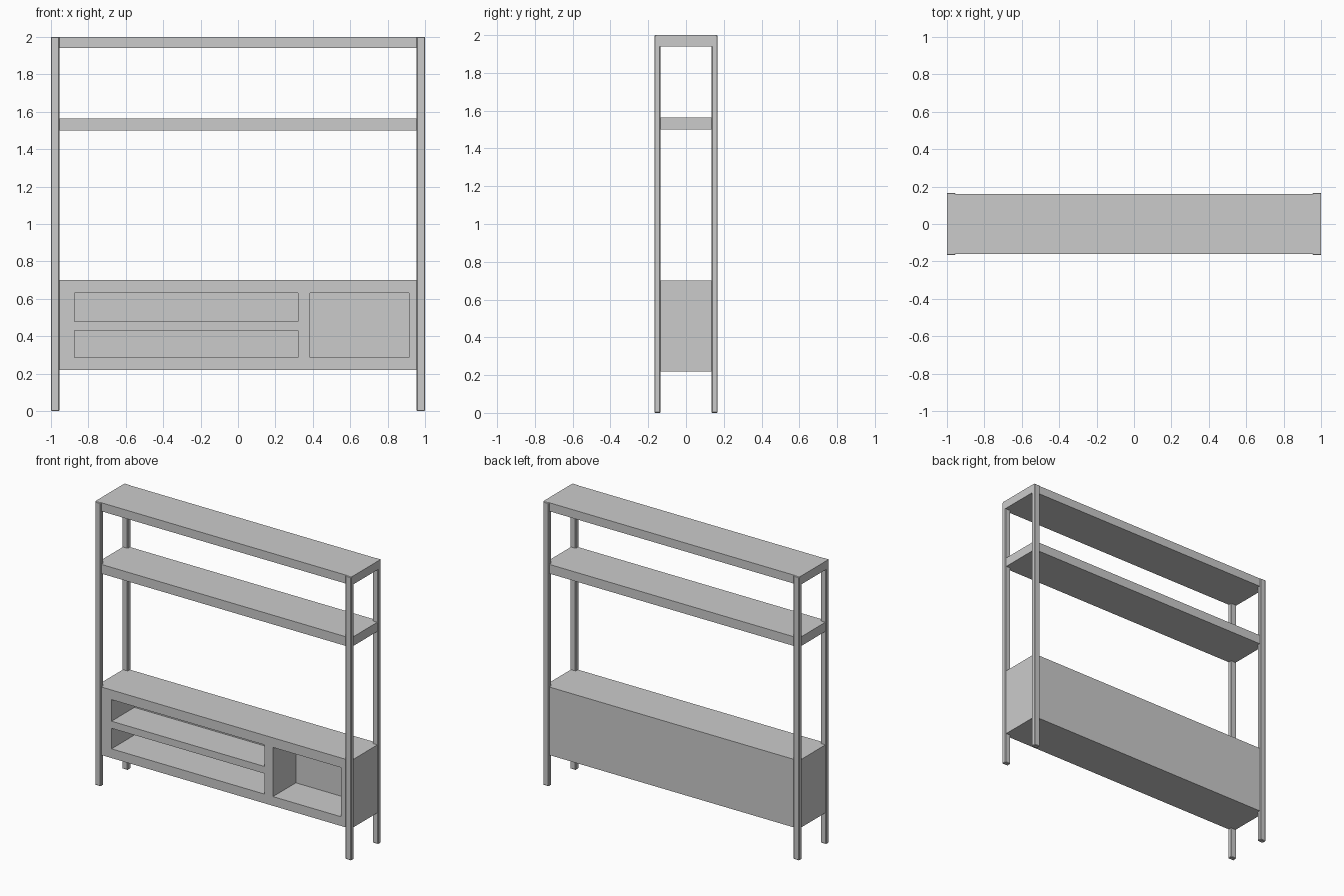
import bpy
import bmesh
from mathutils import Vector

if "Cube" in bpy.data.objects:
    bpy.data.objects.remove(bpy.data.objects["Cube"])


def box(name, lo, hi, bevel=0.0):
    """Axis-aligned box between two corners, with an optional small bevel."""
    lo, hi = Vector(lo), Vector(hi)
    bm = bmesh.new()
    bmesh.ops.create_cube(bm, size=1.0)
    for v in bm.verts:
        v.co = Vector((v.co[i] * (hi[i] - lo[i]) + (hi[i] + lo[i]) / 2 for i in range(3)))
    mesh = bpy.data.meshes.new(name)
    bm.to_mesh(mesh)
    bm.free()
    obj = bpy.data.objects.new(name, mesh)
    bpy.context.collection.objects.link(obj)
    if bevel:
        mod = obj.modifiers.new("edge_bevel", "BEVEL")
        mod.width = bevel
        mod.segments = 1
    return obj


HALF_X, HALF_Y = 1.0, 0.167      # outer size of the frame
LEG_X, LEG_Y = 0.045, 0.032      # leg section
PANEL_X, PANEL_Y = 0.993, 0.16   # shelves run between and into the legs

# Four full-height legs
for sx, side in ((-1, "left"), (1, "right")):
    for sy, end in ((-1, "front"), (1, "back")):
        xs = sorted((sx * HALF_X, sx * (HALF_X - LEG_X)))
        ys = sorted((sy * HALF_Y, sy * (HALF_Y - LEG_Y)))
        box(f"{end}_{side}_leg", (xs[0], ys[0], 0), (xs[1], ys[1], 2.0), bevel=0.004)

# Top board and middle shelf
box("top_board", (-HALF_X, -PANEL_Y, 1.94), (HALF_X, PANEL_Y, 2.0))
box("middle_shelf", (-PANEL_X, -PANEL_Y, 1.5), (PANEL_X, PANEL_Y, 1.565))

# Cabinet body with three open compartments cut into the front
cabinet = box("cabinet", (-PANEL_X, -PANEL_Y, 0.22), (PANEL_X, PANEL_Y, 0.70))
compartments = {
    "upper_left": (-0.875, 0.32, 0.48, 0.632),
    "lower_left": (-0.875, 0.32, 0.285, 0.43),
    "right": (0.385, 0.915, 0.285, 0.632),
}
for name, (x0, x1, z0, z1) in compartments.items():
    cutter = box(f"{name}_compartment_cutter", (x0, -0.3, z0), (x1, 0.095, z1))
    cutter.hide_render = True
    cutter.display_type = "WIRE"
    cut = cabinet.modifiers.new(f"{name}_cut", "BOOLEAN")
    cut.operation = "DIFFERENCE"
    cut.solver = "EXACT"
    cut.object = cutter
